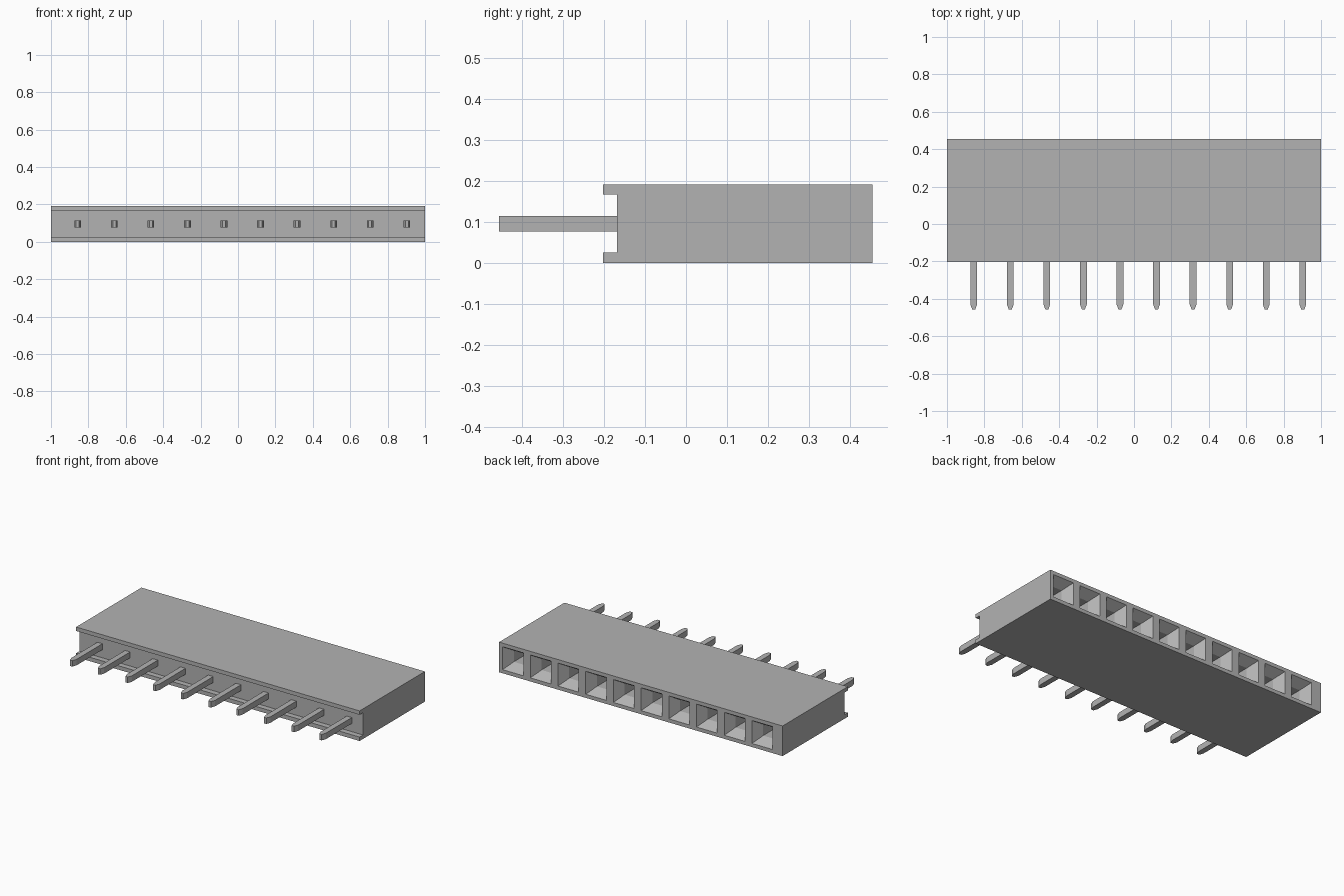
import bpy
import bmesh

cube = bpy.data.objects.get("Cube")
if cube:
    bpy.data.objects.remove(cube, do_unlink=True)

COUNT, PITCH, FIRST_X, MID_Z = 10, 0.1955, -0.857, 0.096
FRONT, BACK, HEIGHT = -0.203, 0.455, 0.192
GROOVE_Y, LIP = -0.168, 0.025

grey = bpy.data.materials.new("plain grey")
grey.use_nodes = True
grey.diffuse_color = (0.45, 0.45, 0.45, 1)
grey.node_tree.nodes["Principled BSDF"].inputs["Base Color"].default_value = (0.45, 0.45, 0.45, 1)


def finish(name, bm):
    """Turn a bmesh into a flat shaded object."""
    bmesh.ops.recalc_face_normals(bm, faces=bm.faces[:])
    mesh = bpy.data.meshes.new(name)
    bm.to_mesh(mesh)
    bm.free()
    mesh.materials.append(grey)
    obj = bpy.data.objects.new(name, mesh)
    bpy.context.scene.collection.objects.link(obj)
    return obj


def loft(bm, x, sections):
    """Join rectangular sections (y, half width, half height) along y."""
    rings = []
    for y, w, h in sections:
        corners = ((-w, -h), (w, -h), (w, h), (-w, h))
        rings.append([bm.verts.new((x + dx, y, MID_Z + dz)) for dx, dz in corners])
    for a, b in zip(rings, rings[1:]):
        for i in range(4):
            j = (i + 1) % 4
            bm.faces.new((a[i], a[j], b[j], b[i]))
    bm.faces.new(rings[0])
    bm.faces.new(rings[-1])


# Housing: side profile with a front groove, extruded across the width
bm = bmesh.new()
profile = [(FRONT, 0), (BACK, 0), (BACK, HEIGHT), (FRONT, HEIGHT),
           (FRONT, HEIGHT - LIP), (GROOVE_Y, HEIGHT - LIP),
           (GROOVE_Y, LIP), (FRONT, LIP)]
side = bm.faces.new([bm.verts.new((-1, y, z)) for y, z in profile])
new = bmesh.ops.extrude_face_region(bm, geom=[side])["geom"]
bmesh.ops.translate(bm, vec=(2, 0, 0), verts=[v for v in new if isinstance(v, bmesh.types.BMVert)])
housing = finish("housing", bm)

# Sockets: funnel mouths leading to square shafts, cut into the back
bm = bmesh.new()
for i in range(COUNT):
    loft(bm, FIRST_X + i * PITCH, [(BACK + 0.02, 0.073, 0.073), (BACK, 0.073, 0.073),
                                   (BACK - 0.06, 0.036, 0.036), (0.0, 0.036, 0.036)])
cutter = finish("socket_cutter", bm)
cutter.hide_render = True
cut = housing.modifiers.new("sockets", 'BOOLEAN')
cut.operation = 'DIFFERENCE'
cut.solver = 'EXACT'
cut.object = cutter
bpy.context.view_layer.objects.active = housing
bpy.ops.object.modifier_apply(modifier=cut.name)
bpy.data.objects.remove(cutter, do_unlink=True)

# Pins: square bars with tips narrowed from the sides
for i in range(COUNT):
    bm = bmesh.new()
    loft(bm, FIRST_X + i * PITCH, [(-0.457, 0.008, 0.019), (-0.43, 0.018, 0.019),
                                   (GROOVE_Y + 0.005, 0.018, 0.019)])
    finish(f"pin_{i + 1}", bm)
